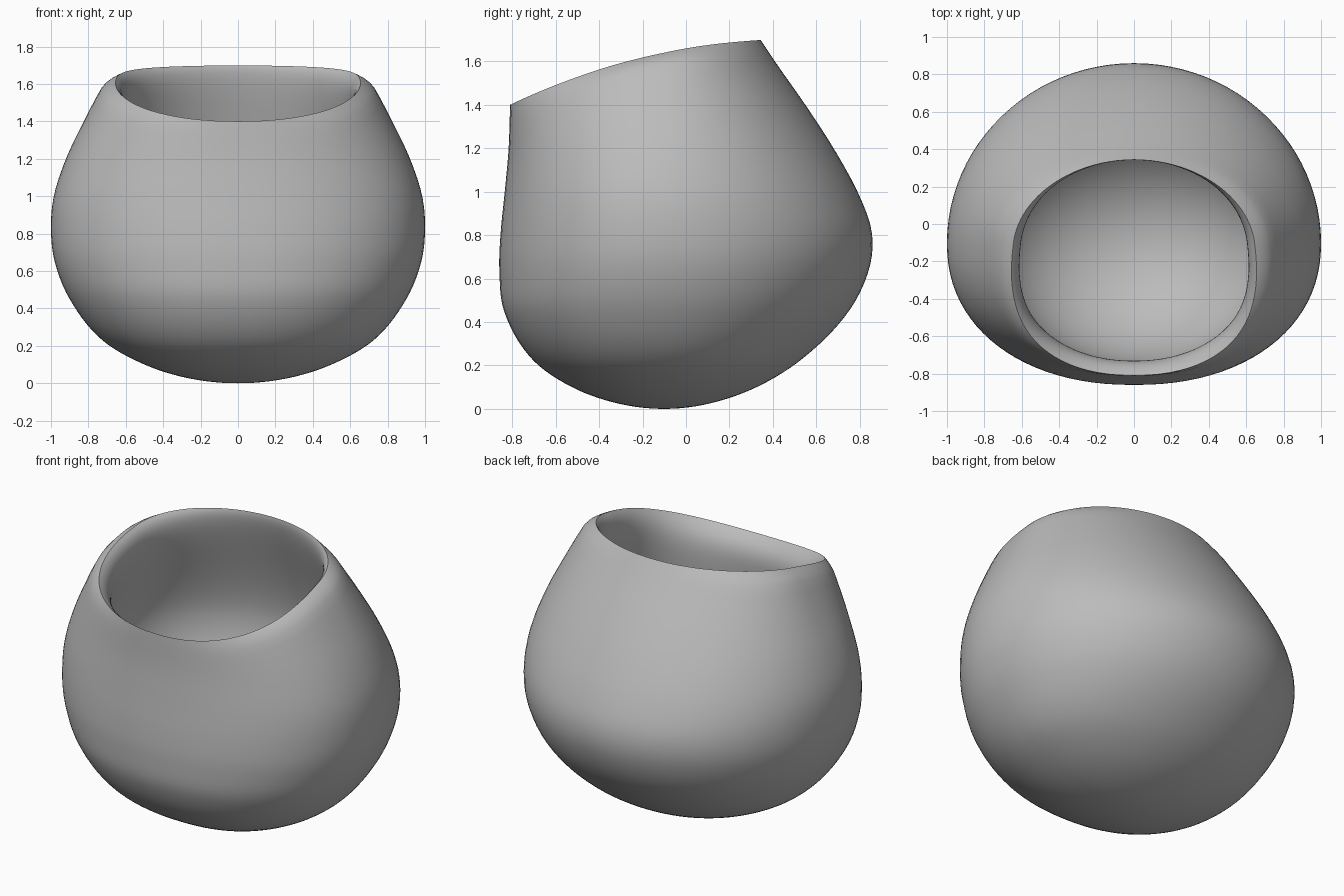
import bpy, bmesh, math
from mathutils import Vector

cube = bpy.data.objects.get("Cube")
if cube:
    bpy.data.objects.remove(cube, do_unlink=True)

SIDES, RINGS = 96, 48
MID = -.1
# Height, half width, front depth, back depth
SECTIONS = [(0, 0, MID, MID), (.03, .28, -.335, .13), (.1, .5, -.525, .325),
            (.23, .725, -.71, .535), (.45, .9, -.838, .75), (.65, .98, -.86, .845),
            (.82, 1, -.853, .855), (1, .985, -.835, .79), (1.2, .92, -.817, .68),
            (1.4, .825, -.81, .55), (1.6, .72, -.80, .41), (1.72, .65, -.78, .33)]
KEYS = [math.sqrt(row[0]) for row in SECTIONS]
# Hollow: widest ring, its radii, and the depth below it
HOLLOW = Vector((0, -.11, .95))
RADIUS_X, RADIUS_Y, DEPTH = .74, .64, .65


def section(s):
    """Smoothly interpolate the body sections; s is the root of the height."""
    last = len(KEYS) - 1
    i = max(k for k in range(last) if k == 0 or KEYS[k] <= s)
    h = KEYS[i + 1] - KEYS[i]
    t = (s - KEYS[i]) / h

    def slope(k, c):
        a, b = max(k - 1, 0), min(k + 1, last)
        return (SECTIONS[b][c] - SECTIONS[a][c]) / (KEYS[b] - KEYS[a]) * h

    out = []
    for c in (1, 2, 3):
        p, q = SECTIONS[i][c], SECTIONS[i + 1][c]
        m, n = slope(i, c), slope(i + 1, c)
        out.append(p + t * (m + t * (3 * (q - p) - 2 * m - n + t * (2 * (p - q) + m + n))))
    return out


def body(a, s):
    """Point on the plain body at angle a."""
    width, front, back = section(s)
    c, d = math.cos(a), math.sin(a)
    power = 2 / 2.2 if d < 0 else 1
    x = math.copysign(abs(c) ** power, c) * width
    y = MID + abs(d) ** power * ((front if d < 0 else back) - MID)
    return Vector((x, y, s * s))


def rim_root(a):
    """Where the wall meets the sloping rim."""
    s = 1.28
    for _ in range(30):
        s = 0.5 * (s + math.sqrt(1.7 - .252 * (body(a, s).y - .28) ** 2))
    return s


def outer(a, f, top):
    """Outside wall, rolled in towards the rim at the two sides."""
    s, e = f * top, .004
    around = body(a + e, s) - body(a - e, s)
    along = body(a, s + e) - body(a, s - e)
    near = max(1 - top * top * (1 - f * f) / .1, 0)
    roll = .045 * math.cos(a) ** 2 * near ** 2
    return body(a, s) - around.cross(along).normalized() * roll


def throat(a, t, top):
    """Inside wall from the rim (t = 0) to the widest ring of the hollow."""
    out = Vector((math.cos(a), math.sin(a), 0))
    inward = .13 - .11 * max(out.y, 0) ** 2
    p = outer(a, 1, top)
    q = p - out * inward - Vector((0, 0, .1))
    end = HOLLOW + Vector((out.x * RADIUS_X, out.y * RADIUS_Y, 0))
    r = end + Vector((0, 0, .25))
    u = 1 - t
    return p * u ** 3 + q * (3 * u * u * t) + r * (3 * u * t * t) + end * t ** 3


def bowl(a, t, top):
    """Rounded floor from the widest ring (t = 0) downwards."""
    w, h = math.cos(t * math.pi / 2), math.sin(t * math.pi / 2)
    return HOLLOW + Vector((w * math.cos(a) * RADIUS_X, w * math.sin(a) * RADIUS_Y, -h * DEPTH))


# Pot wall, running from the base up to the rim and down inside
bm = bmesh.new()
angles = [2 * math.pi * k / SIDES for k in range(SIDES)]
tops = [rim_root(a) for a in angles]
fine = [1 - .001 * k * k for k in range(5, -1, -1)]
outside = [j / RINGS for j in range(1, RINGS - 1)] + fine
inside = [j / 24 for j in range(1, 25)]
rings = []
for wall, levels in ((outer, outside), (throat, inside), (bowl, inside[:-1])):
    for f in levels:
        rings.append([bm.verts.new(wall(a, f, t)) for a, t in zip(angles, tops)])

for low, high in zip(rings, rings[1:]):
    for k in range(SIDES):
        n = (k + 1) % SIDES
        bm.faces.new((low[k], low[n], high[n], high[k]))

# Close the base outside and the floor inside
base = bm.verts.new((0, MID, 0))
floor = bm.verts.new(HOLLOW - Vector((0, 0, DEPTH)))
for k in range(SIDES):
    n = (k + 1) % SIDES
    bm.faces.new((base, rings[0][n], rings[0][k]))
    bm.faces.new((floor, rings[-1][k], rings[-1][n]))
bmesh.ops.recalc_face_normals(bm, faces=bm.faces)

mesh = bpy.data.meshes.new("pot_body")
bm.to_mesh(mesh)
bm.free()
pot = bpy.data.objects.new("pot_body", mesh)
bpy.context.collection.objects.link(pot)

# Plain grey clay
clay = bpy.data.materials.new("grey_clay")
clay.use_nodes = True
clay.diffuse_color = (.5, .5, .5, 1)
clay.node_tree.nodes["Principled BSDF"].inputs["Base Color"].default_value = (.5, .5, .5, 1)
mesh.materials.append(clay)

bpy.ops.object.select_all(action='DESELECT')
pot.select_set(True)
bpy.context.view_layer.objects.active = pot
bpy.ops.object.shade_smooth_by_angle(angle=math.radians(40))
